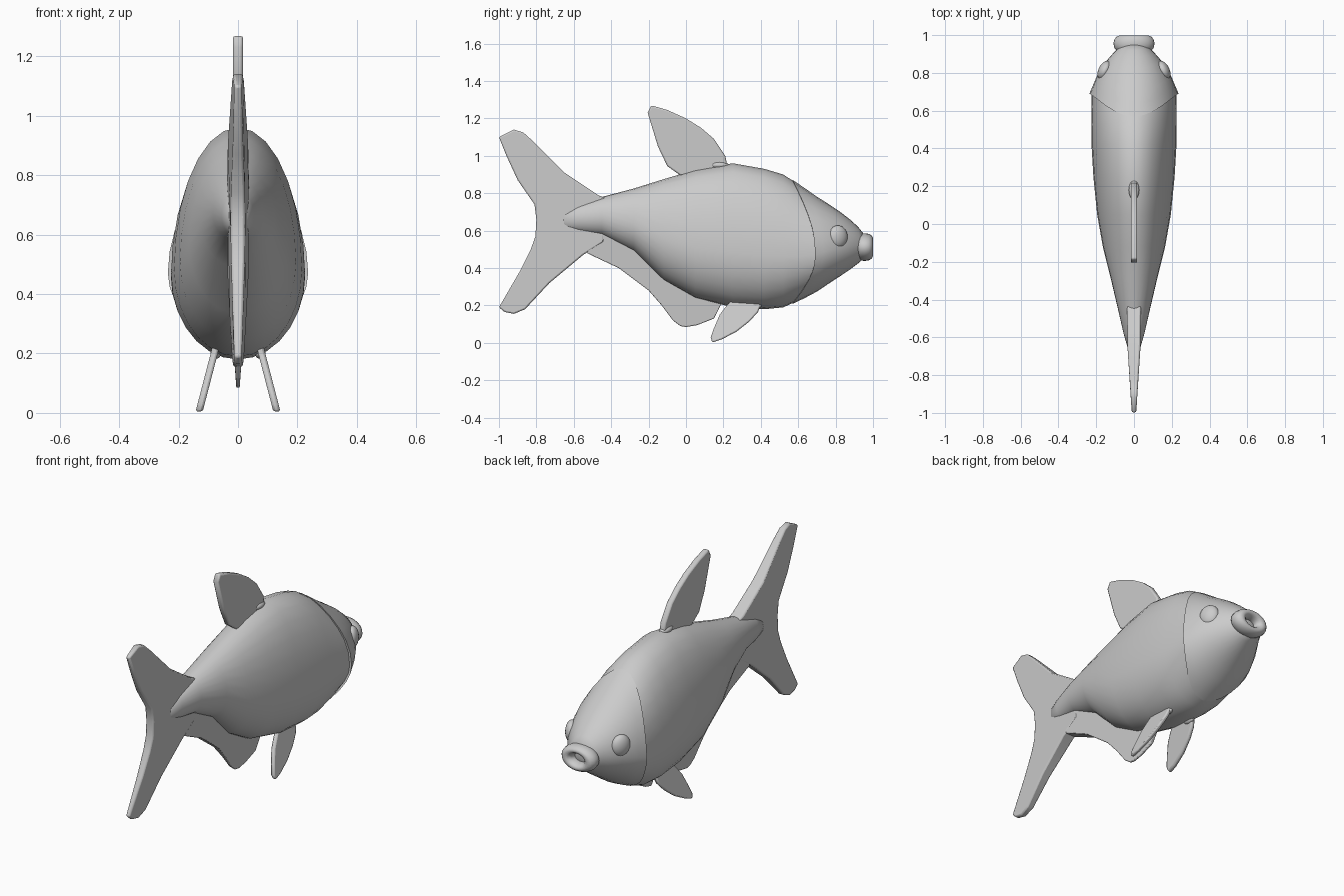
import bpy, bmesh
from math import sin, cos, pi, radians

if "Cube" in bpy.data.objects:
    bpy.data.objects.remove(bpy.data.objects["Cube"])

# Body stations: y, bottom z, top z, half width, height fraction of widest point
ST = [(-.67, .63, .68, .012, .5), (-.65, .605, .71, .035, .5), (-.58, .59, .74, .055, .5),
      (-.45, .575, .78, .085, .48), (-.28, .49, .825, .125, .45), (-.12, .335, .875, .165, .42),
      (.05, .24, .925, .195, .39), (.25, .19, .96, .215, .38), (.42, .18, .93, .225, .38),
      (.52, .19, .90, .226, .38), (.62, .235, .835, .226, .38), (.69, .27, .785, .224, .39),
      (.78, .33, .73, .19, .42), (.86, .38, .675, .145, .46), (.92, .425, .62, .095, .5),
      (.96, .46, .57, .05, .5)]
SIDES = 28


def surf(y, t, grow=0.0):
    """Point on the egg-shaped body skin at length y and angle t (0 = top)."""
    for a, b in zip(ST, ST[1:]):
        if y <= b[0]:
            break
    f = (y - a[0]) / (b[0] - a[0])
    lo, hi, w, c = [a[i] + (b[i] - a[i]) * f for i in range(1, 5)]
    zc = lo + (hi - lo) * c
    h = hi - zc if cos(t) > 0 else zc - lo
    return ((w + grow) * sin(t), y, zc + (h + grow * .3) * cos(t))


def finish(name, bm, bevel=0):
    bmesh.ops.recalc_face_normals(bm, faces=bm.faces)
    me = bpy.data.meshes.new(name)
    bm.to_mesh(me)
    bm.free()
    ob = bpy.data.objects.new(name, me)
    bpy.context.collection.objects.link(ob)
    if bevel:
        m = ob.modifiers.new("round_edges", 'BEVEL')
        m.width, m.segments, m.angle_limit = bevel, 2, radians(50)
    smooth(ob)
    return ob


def smooth(ob, angle=50):
    bpy.ops.object.select_all(action='DESELECT')
    ob.select_set(True)
    bpy.context.view_layer.objects.active = ob
    bpy.ops.object.shade_smooth_by_angle(angle=radians(angle))


def loft(name, rings):
    bm = bmesh.new()
    vs = [[bm.verts.new(p) for p in r] for r in rings]
    for a, b in zip(vs, vs[1:]):
        for i in range(SIDES):
            j = (i + 1) % SIDES
            bm.faces.new((a[i], a[j], b[j], b[i]))
    bm.faces.new(vs[0])
    bm.faces.new(vs[-1])
    return finish(name, bm)


def fin(name, pts, half, place=lambda z: 0, bevel=.008):
    """Thin plate from a side outline; half(y, z) is half thickness, place(z) leans it."""
    bm = bmesh.new()
    a, b = [[bm.verts.new((place(z) + s * half(y, z), y, z)) for y, z in pts] for s in (1, -1)]
    bm.faces.new(a)
    bm.faces.new(b[::-1])
    for i in range(len(pts)):
        j = (i + 1) % len(pts)
        bm.faces.new((a[i], b[i], b[j], a[j]))
    return finish(name, bm, bevel)


def ball(name, loc, scale, rot=(0, 0, 0)):
    bpy.ops.mesh.primitive_uv_sphere_add(segments=20, ring_count=12, location=loc, rotation=rot)
    ob = bpy.context.object
    ob.name, ob.scale = name, scale
    smooth(ob)


ANG = [2 * pi * i / SIDES for i in range(SIDES)]

# Trunk, ending under the head shell
loft("body", [[surf(s[0], t) for t in ANG] for s in ST[:12]])


# Head shell with a curved gill edge standing slightly proud of the body
def head_ring(s, grow):
    ring = []
    for t in ANG:
        back = .69 - .12 * abs(cos(t)) ** 2.5
        ring.append(surf(back + (.95 - back) * s, t, grow))
    return ring


loft("head", [head_ring(0, -.01)] + [head_ring(s, .012 * (1 - s)) for s in (0, .17, .34, .5, .66, .82, .92, 1)])

# Lips
bpy.ops.mesh.primitive_torus_add(major_segments=24, minor_segments=12, major_radius=.073,
                                 minor_radius=.036, location=(0, .955, .512), rotation=(pi / 2, 0, 0))
lips = bpy.context.object
lips.name, lips.scale = "lips", (1, .68, 1.22)
smooth(lips)

# Tail fin, thinning towards the rear
fin("tail_fin", [(-.42, .77), (-.47, .79), (-.65, .91), (-.82, 1.08), (-.87, 1.125), (-.92, 1.14), (-1, 1.1),
                 (-.96, 1.0), (-.9, .87), (-.81, .74), (-.8, .66), (-.805, .57), (-.83, .5), (-.89, .38),
                 (-1, .19), (-.97, .165), (-.92, .155), (-.86, .18), (-.73, .32), (-.55, .47), (-.44, .54)],
    lambda y, z: .012 + .024 * min(1, (y + 1) / .4))

# Dorsal fin and its root
fin("dorsal_fin", [(.22, .95), (.21, 1.0), (.15, 1.09), (.08, 1.15), (0, 1.2), (-.1, 1.245), (-.185, 1.27),
                   (-.205, 1.23), (-.15, 1.05), (-.1, .945), (-.03, .895), (.1, .9)], lambda y, z: .017)
ball("dorsal_root", (0, .18, .95), (.028, .05, .02))

# Anal fin
fin("anal_fin", [(-.53, .48), (-.36, .4), (-.2, .28), (-.13, .2), (-.07, .12), (-.03, .09), (0, .085),
                 (.06, .095), (.15, .13), (.19, .21), (.05, .3), (-.15, .4), (-.3, .54), (-.5, .6)],
    lambda y, z: .006 + .03 * max(0, min(1, (z - .1) / .4)), bevel=.004)

# Paired eyes, pelvic fins and fin roots
for s, side in ((1, "right"), (-1, "left")):
    ball("eye_" + side, (s * .155, .812, .567), (.034, .055, .061), (0, 0, s * radians(25)))
    fin("pelvic_fin_" + side, [(.4, .205), (.385, .165), (.34, .115), (.27, .06), (.19, .018), (.14, .002),
                               (.132, .03), (.15, .08), (.18, .15), (.21, .19), (.24, .225), (.36, .225)],
        lambda y, z: .012, lambda z, s=s: s * (.08 + (.2 - z) * .26))
    ball("pelvic_root_" + side, (s * .075, .37, .2), (.018, .035, .018))
